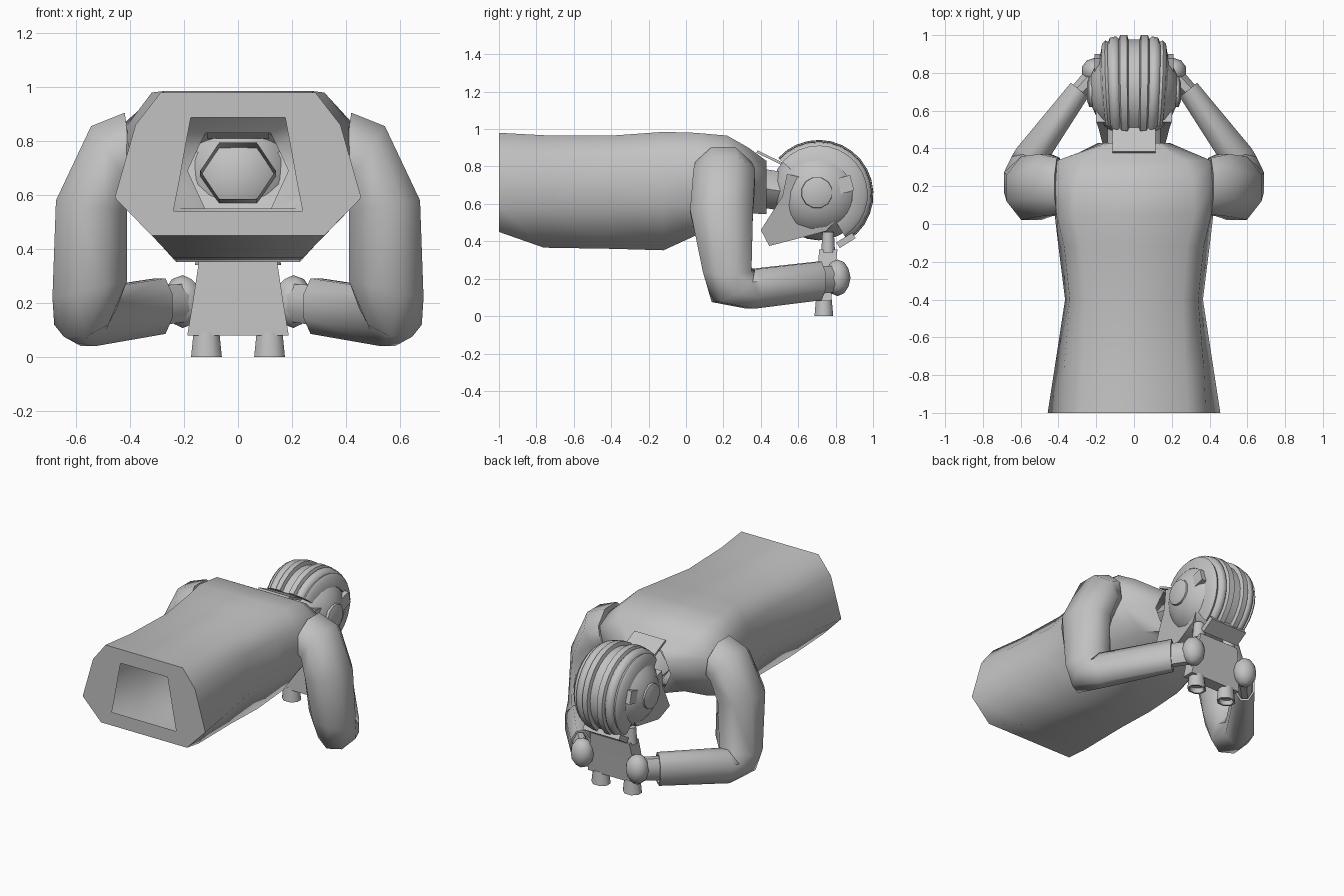
import bpy, bmesh, math
from mathutils import Vector, Matrix

if "Cube" in bpy.data.objects:
    bpy.data.objects.remove(bpy.data.objects["Cube"])

grey = bpy.data.materials.new("plain grey")
grey.diffuse_color = (0.54, 0.54, 0.54, 1)
grey.use_nodes = True
grey.node_tree.nodes["Principled BSDF"].inputs["Base Color"].default_value = grey.diffuse_color


def finish(name, bm, mirror=False, angle=45):
    bmesh.ops.recalc_face_normals(bm, faces=bm.faces)
    me = bpy.data.meshes.new(name)
    bm.to_mesh(me)
    bm.free()
    ob = bpy.data.objects.new(name, me)
    bpy.context.collection.objects.link(ob)
    me.materials.append(grey)
    if mirror:
        m = ob.modifiers.new("mirror", 'MIRROR')
        m.use_mirror_merge = False
    bpy.ops.object.select_all(action='DESELECT')
    ob.select_set(True)
    bpy.context.view_layer.objects.active = ob
    bpy.ops.object.shade_smooth_by_angle(angle=math.radians(angle))
    return ob


def loft(bm, rings, cap=True):
    vs = [[bm.verts.new(p) for p in r] for r in rings]
    n = len(vs[0])
    for a, b in zip(vs, vs[1:]):
        for i in range(n):
            j = (i + 1) % n
            bm.faces.new((a[i], a[j], b[j], b[i]))
    if cap:
        bm.faces.new(vs[0])
        bm.faces.new(vs[-1])


def ring(c, u, v, n=8, turn=0.5):
    # polygon around c; with turn 0.5 its flats reach the full extents u and v
    c, u, v = Vector(c), Vector(u), Vector(v)
    k = 1 / math.cos(math.pi / n) if turn else 1
    return [c + k * (u * math.cos(t) + v * math.sin(t))
            for t in (2 * math.pi * (i + turn) / n for i in range(n))]


def ball(bm, c, r, sub=2):
    bmesh.ops.create_icosphere(bm, subdivisions=sub, radius=1,
                               matrix=Matrix.Translation(c) @ Matrix.Diagonal((*r, 1)))


def box(bm, c, size, rx=0):
    bmesh.ops.create_cube(bm, size=1, matrix=Matrix.Translation(c)
                          @ Matrix.Rotation(rx, 4, 'X') @ Matrix.Diagonal((*size, 1)))


# Torso: open shell from the hole in the waist plate to the hexagonal neck opening
def section(y, half):
    return [(x, y, z) for x, z in half] + [(-x, y, z) for x, z in reversed(half)]


bm = bmesh.new()
loft(bm, [
    section(-1.0, [(.175, .887), (.195, .78), (.22, .64), (.24, .54)]),
    section(-1.0, [(.287, .98), (.38, .86), (.457, .59), (.32, .45)]),
    section(-.76, [(.27, .967), (.37, .85), (.42, .59), (.24, .366)]),
    section(-.40, [(.26, .965), (.34, .85), (.365, .60), (.23, .36)]),
    section(-.12, [(.28, .985), (.37, .86), (.40, .60), (.23, .352)]),
    section(.05, [(.32, .98), (.41, .86), (.42, .60), (.30, .43)]),
    section(.22, [(.31, .965), (.43, .86), (.42, .64), (.30, .50)]),
    section(.335, [(.27, .90), (.41, .82), (.38, .68), (.22, .55)]),
    section(.43, [(.12, .83), (.15, .77), (.187, .69), (.12, .545)]),
], cap=False)
finish("torso", bm, angle=68)

# Arm: shoulder, upper arm, elbow, forearm sleeve with recessed cuff
bm = bmesh.new()
loft(bm, [
    ring((.40, .20, .77), (0, .15, 0), (.02, 0, .135)),
    ring((.47, .205, .74), (0, .165, 0), (.075, 0, .115)),
    ring((.543, .19, .56), (0, .168, 0), (.132, 0, .02)),
    ring((.55, .22, .25), (0, .13, 0), (.138, 0, -.03)),
    ring((.565, .26, .15), (-.04, .10, .075), (.10, .055, 0)),
    ring((.555, .345, .145), (0, 0, .105), (.068, .055, 0)),
    ring((.288, .71, .188), (0, 0, .103), (.046, .038, 0)),
    ring((.288, .71, .188), (0, 0, .09), (.038, .031, 0)),
    ring((.32, .665, .18), (0, 0, .088), (.037, .03, 0)),
])
finish("arm", bm, mirror=True, angle=68)

# Hand: palm with the fingers round the grip, and wrist stub
bm = bmesh.new()
ball(bm, (.205, .81, .205), (.075, .07, .098))
loft(bm, [ring((.31, .685, .19), (0, 0, .075), (.035, .025, 0)),
          ring((.21, .79, .20), (0, 0, .07), (.04, .03, 0))])
finish("hand", bm, mirror=True)


# Binoculars: flat body, flared objective tubes, eyepieces
def slab(z, w, y0, y1):
    return [(-w, y0, z), (w, y0, z), (w, y1, z), (-w, y1, z)]


bm = bmesh.new()
loft(bm, [slab(.08, .188, .695, .775), slab(.20, .168, .70, .79),
          slab(.355, .145, .712, .81)])
finish("binocular_body", bm, angle=30)
bm = bmesh.new()
for prof in ([(.09, .048), (0, .057), (0, .045), (.03, .04)],
             [(.34, .042), (.45, .035)]):
    loft(bm, [ring((.117, .737 if z < .2 else .76, z), (r, 0, 0), (0, r * .88, 0))
              for z, r in prof])
finish("binocular_tubes", bm, mirror=True, angle=50)

# Head: skull, jaw with cheek flaps, neck
bm = bmesh.new()
ball(bm, (0, .71, .66), (.24, .255, .255), 3)
finish("skull", bm)
bm = bmesh.new()
prof = [(.54, .76, .20), (.515, .64, .19), (.40, .46, .16), (.445, .375, .11),
        (.60, .415, .13), (.75, .455, .16), (.84, .56, .18), (.80, .70, .20)]
loft(bm, [[(s * w, y, z) for y, z, w in prof] for s in (-1, -.6, .6, 1)])
finish("jaw", bm, angle=40)
bm = bmesh.new()
loft(bm, [ring((0, .37, .69), (.14, 0, 0), (0, 0, .12), 6, 0),
          ring((0, .56, .66), (.14, 0, 0), (0, 0, .12), 6, 0)], cap=False)
finish("neck", bm, angle=65)

# Padded helmet: ribbed cross-section swept round the head
half = [(.03, .268), (.037, .292), (.075, .290), (.083, .270), (.098, .284),
        (.13, .277), (.14, .255), (.155, .262), (.172, .245), (.182, .18)]
bm = bmesh.new()
rings = []
for k in range(17):
    t = math.radians(138 - 196 * k / 16)
    wide = .88 + .12 * math.sin(math.pi * k / 16)
    pts = [(-x, r) for x, r in reversed(half)] + half
    rings.append([(x * wide, .71 + r * math.cos(t), .65 + r * math.sin(t)) for x, r in pts])
loft(bm, rings)
finish("helmet_ribs", bm, angle=65)

# Helmet brim over the forehead and flap at the nape
bm = bmesh.new()
box(bm, (0, .855, .405), (.27, .10, .035), math.radians(32))
finish("helmet_brim", bm)
bm = bmesh.new()
box(bm, (0, .445, .848), (.23, .145, .014), math.radians(-26))
finish("nape_flap", bm)

# Ear pad and side buckle patch
bm = bmesh.new()
loft(bm, [ring((x, .70, .66), (0, r, 0), (0, 0, r), 12)
          for x, r in ((.20, .085), (.237, .08), (.248, .05))])
box(bm, (.185, .84, .70), (.05, .10, .085), math.radians(15))
finish("ear_pad", bm, mirror=True)
